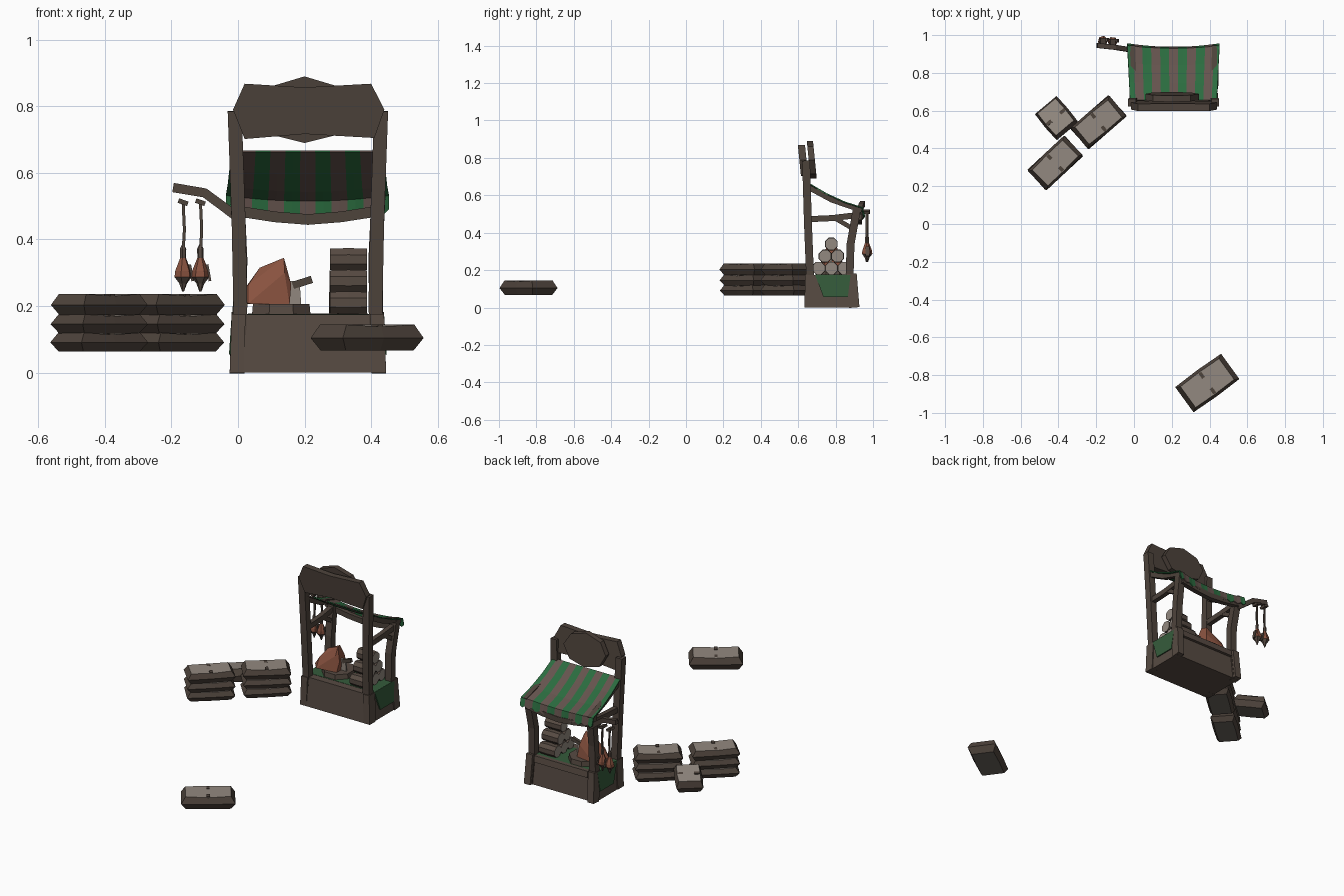
import bpy, bmesh, math
from mathutils import Vector, Matrix

if "Cube" in bpy.data.objects:
    bpy.data.objects.remove(bpy.data.objects["Cube"])

def mat(name, c):
    m = bpy.data.materials.new(name)
    m.diffuse_color = (*c, 1)
    m.use_nodes = True
    m.node_tree.nodes["Principled BSDF"].inputs["Base Color"].default_value = m.diffuse_color
    return m

WOOD = mat("brown wood", (.095, .07, .055))
DARK = mat("dark timber", (.075, .056, .044))
PALE = mat("pale linen", (.29, .25, .215))
UNDER = mat("soiled linen", (.15, .128, .11))
GREEN = mat("awning green", (.024, .15, .05))
MAUVE = mat("awning brown", (.13, .088, .076))
CLOTH = mat("cloth green", (.035, .105, .043))
MEAT = mat("roast orange", (.25, .085, .05))
CX = .21                                     # middle of the stall

def finish(name, bm, mats, rule=None, M=None):
    bmesh.ops.recalc_face_normals(bm, faces=bm.faces)
    bm.normal_update()
    if rule:
        for f in bm.faces:
            f.material_index = rule(f)
    if M:
        bm.transform(M)
    me = bpy.data.meshes.new(name)
    bm.to_mesh(me)
    bm.free()
    for m in mats:
        me.materials.append(m)
    ob = bpy.data.objects.new(name, me)
    bpy.context.collection.objects.link(ob)
    return ob

def loft(name, rings, mats, rule=None, M=None):
    """Skin equal-length closed rings and cap the ends."""
    bm = bmesh.new()
    vs = [[bm.verts.new(p) for p in r] for r in rings]
    n = len(rings[0])
    for a, b in zip(vs, vs[1:]):
        for i in range(n):
            bm.faces.new((a[i], a[(i+1) % n], b[(i+1) % n], b[i]))
    bm.faces.new(vs[0])
    bm.faces.new(vs[-1])
    return finish(name, bm, mats, rule, M)

def rect(x0, x1, y0, y1, z):
    return [(x0, y0, z), (x1, y0, z), (x1, y1, z), (x0, y1, z)]

def bar(name, pts, w, h, side, m=DARK):
    """Square timber along a path; w is measured along the side axis."""
    P = [Vector(p) for p in pts]
    s = Vector(side)
    rings = []
    for i, p in enumerate(P):
        t = (P[min(i+1, len(P)-1)] - P[max(i-1, 0)]).normalized()
        u = t.cross(s).normalized()
        rings.append([p + s*w/2*a + u*h/2*b for a, b in ((-1, -1), (1, -1), (1, 1), (-1, 1))])
    return loft(name, rings, [m])

def lathe(name, prof, n, mats, M, rule=None):
    rings = [[(r*math.cos(2*math.pi*i/n), r*math.sin(2*math.pi*i/n), z) for i in range(n)]
             for r, z in prof]
    return loft(name, rings, mats, rule, M)

def hull(name, pts, m):
    bm = bmesh.new()
    for p in pts:
        bm.verts.new(p)
    bmesh.ops.convex_hull(bm, input=bm.verts)
    return finish(name, bm, [m])

# counter box with a plinth flare, top board and back panel
loft("counter", [rect(-.02, .44, .635, .905, 0), rect(-.012, .432, .645, .89, .175)], [WOOD])
loft("back_panel_top", [rect(.03, .39, .88, .91, .14), rect(.03, .39, .88, .905, .178)], [WOOD])
# cloth over the counter, hanging at both ends
loft("counter_cloth", [rect(-.018, .438, .69, .88, .173), rect(-.018, .438, .69, .88, .1765)], [CLOTH])
for s, tag in ((-1, "left"), (1, "right")):
    X = lambda d: CX + s*d
    loft("cloth_drop_" + tag,
         [rect(X(.23), X(.237), .735, .865, .055), rect(X(.218), X(.229), .69, .88, .176)], [CLOTH])
    # posts, rafters, rails and braces
    bar("front_post_" + tag, [(X(.212), .663, 0), (X(.203), .662, .2), (X(.208), .652, .45), (X(.22), .642, .785)],
        .042, .042, (1, 0, 0))
    bar("front_post_foot_" + tag, [(X(.214), .663, 0), (X(.208), .665, .175)], .042, .058, (1, 0, 0), WOOD)
    bar("back_post_" + tag, [(X(.212), .895, 0), (X(.205), .875, .18), (X(.203), .88, .34), (X(.212), .915, .535)],
        .042, .042, (1, 0, 0))
    bar("back_post_foot_" + tag, [(X(.214), .9, 0), (X(.208), .885, .18)], .042, .055, (1, 0, 0), WOOD)
    bar("rafter_" + tag, [(X(.212), .65, .645), (X(.212), .78, .575), (X(.218), .94, .52)], .028, .028, (1, 0, 0))
    bar("side_rail_" + tag, [(X(.205), .65, .472), (X(.205), .78, .478), (X(.208), .925, .495)], .028, .032, (1, 0, 0))
    bar("brace_" + tag, [(X(.205), .80, .475), (X(.205), .895, .42)], .024, .024, (1, 0, 0))
# sagging beam under the back of the awning
bar("back_beam", [(CX-.21, .925, .485), (CX-.1, .925, .468), (CX, .925, .46), (CX+.1, .925, .468), (CX+.21, .925, .485)],
    .03, .032, (0, 1, 0))

# sign board and the plate behind it
def board(name, pts, y0, y1, lean):
    loft(name, [[(x, y - lean*(z-.8), z) for x, z in pts] for y in (y0, y1)], [DARK])

board("sign_board", [(-.015, .79), (.02, .868), (.2, .857), (.4, .868), (.44, .79), (.41, .705), (.2, .717), (.02, .702)],
      .605, .643, .1)
board("sign_plate", [(.06, .79), (.1, .86), (.2, .89), (.3, .86), (.345, .79), (.3, .715), (.2, .69), (.1, .715)],
      .655, .688, .1)

# striped awning with a scalloped valance
W = .0477
edges = [-.036] + [-.005 + W*i for i in range(10)] + [.453]
prof = [(.655, .665), (.75, .609), (.85, .564), (.943, .535), (.955, .492)]
bm = bmesh.new()
cols = []
for a, b in zip(edges, edges[1:]):
    cols += [(a, 0), ((a+b)/2, 1)]
cols.append((edges[-1], 0))
grid = []
for x, mid in cols:
    k = max(0, 1 - ((x-CX)/.25)**2)
    line = []
    for j, (y, z) in enumerate(prof):
        wide = .94 + .06*min(j/3, 1)
        drop = .012*mid if j == 4 else 0
        line.append(bm.verts.new((CX + (x-CX)*wide, y - .02*k*j/4, z - .018*k*min(1, j/2) - drop)))
    grid.append(line)
for c in range(len(cols)-1):
    for j in range(len(prof)-1):
        f = bm.faces.new((grid[c][j], grid[c+1][j], grid[c+1][j+1], grid[c][j+1]))
        f.material_index = (c//2) % 2
aw = finish("awning", bm, [GREEN, MAUVE])
sol = aw.modifiers.new("thickness", 'SOLIDIFY')
sol.thickness = .006
sol.offset = 0

# bracket arm with two hanging birds
bar("hanging_arm", [(.0, .92, .465), (-.035, .925, .492), (-.1, .935, .54), (-.195, .945, .556)], .026, .028, (0, 1, 0))
for i, (x, y, turn) in enumerate(((-.165, .97, .3), (-.113, .965, 1.0))):
    bar(f"hook_{i}", [(x-.014, y-.005, .517), (x+.014, y-.005, .507)], .04, .014, (0, 1, 0))
    bar(f"string_{i}", [(x, y, .515), (x+.004, y, .43), (x, y, .36)], .009, .009, (0, 1, 0))
    M = Matrix.Translation((x, y, 0)) @ Matrix.Rotation(turn, 4, 'Z')
    lathe(f"bird_{i}", [(.003, .385), (.01, .372), (.009, .345), (.025, .305), (.027, .287), (.012, .268), (.003, .243)],
          6, [MEAT, WOOD], M, lambda f: int(not .28 < f.calc_center_median().z < .35))
    bar(f"wing_{i}", [(x+.02, y+.005, .325), (x+.029, y+.005, .275)], .02, .008, (0, 1, 0), WOOD)

# chopping block, roast and cleaver
lathe("chopping_block", [(.095, .175), (.092, .206)], 8, [WOOD],
      Matrix.Translation((.13, .785, 0)) @ Matrix.Rotation(math.pi/8, 4, 'Z'))
hull("roast", [(-.012, .76, .207), (-.005, .81, .21), (.03, .74, .262), (.03, .82, .265), (.065, .775, .315), (.138, .765, .345),
               (.128, .80, .34), (.14, .74, .30), (.16, .75, .265), (.155, .73, .205), (.155, .83, .205), (.03, .71, .207),
               (.03, .85, .207), (.145, .82, .28)], MEAT)
loft("cleaver_blade", [rect(.145, .19, .772, .78, .205), rect(.15, .185, .77, .782, .275)], [PALE])
bar("cleaver_handle", [(.165, .776, .262), (.222, .776, .28)], .018, .022, (0, 1, 0))

# pyramid of rolls, pale at the cut ends
for row in range(3):
    for k in range(3-row):
        y = .777 + (k - (2-row)/2)*.067
        M = Matrix.Translation((.332 - .002*k, y, .21 + .065*row)) @ Matrix.Rotation(math.pi/2, 4, 'Y') \
            @ Matrix.Rotation(math.pi/8, 4, 'Z')
        lathe(f"roll_{row}_{k}", [(.035, -.055), (.037, 0), (.035, .055)], 8, [WOOD, PALE], M,
              lambda f: int(abs(f.normal.z) > .9))

# bales: two mirrored frustums with pale tops and a strap
def bale(name, x, y, z0, h, L, B, deg, tilt=0):
    M = Matrix.Translation((x, y, z0)) @ Matrix.Rotation(math.radians(deg), 4, 'Z') @ Matrix.Rotation(tilt, 4, 'Y')

    def ring(k, z, kb, dip):
        l, b = L*k, B*kb
        return [(-l, -b, z), (0, -b*1.05, z-dip), (l, -b, z), (l, b, z), (0, b*1.05, z-dip), (-l, b, z)]
    loft(name, [ring(.84, 0, .76, 0), ring(1, h*.48, .97, 0), ring(.84, h, .8, .006)], [DARK, PALE, UNDER],
         lambda f: 1 if f.normal.z > .9 else 2 if f.normal.z < -.9 else 0, M)
    for i, s in enumerate((-1, 1)):
        bm = bmesh.new()
        bmesh.ops.create_cube(bm, size=1, matrix=Matrix.Translation((0, s*B*.6, h-.004)) @ Matrix.Diagonal((.018, B*.4, .008, 1)))
        finish(f"{name}_strap_{i}", bm, [DARK], None, M)

bale("lone_bale", .388, -.842, .067, .077, .15, .085, 36)
for i in range(3):
    z = .063 + .055*i
    bale(f"left_bale_{i}", -.417, .323, z, .057 + .006*(i == 2), .134, .073, 43 + (i-1)*1.5)
    bale(f"right_bale_{i}", -.188, .539, z, .057 + .006*(i == 2), .134, .073, 41 - (i-1)*1.5)
bale("leaning_bale", -.405, .555, .085, .075, .092, .077, -50, -.2)
